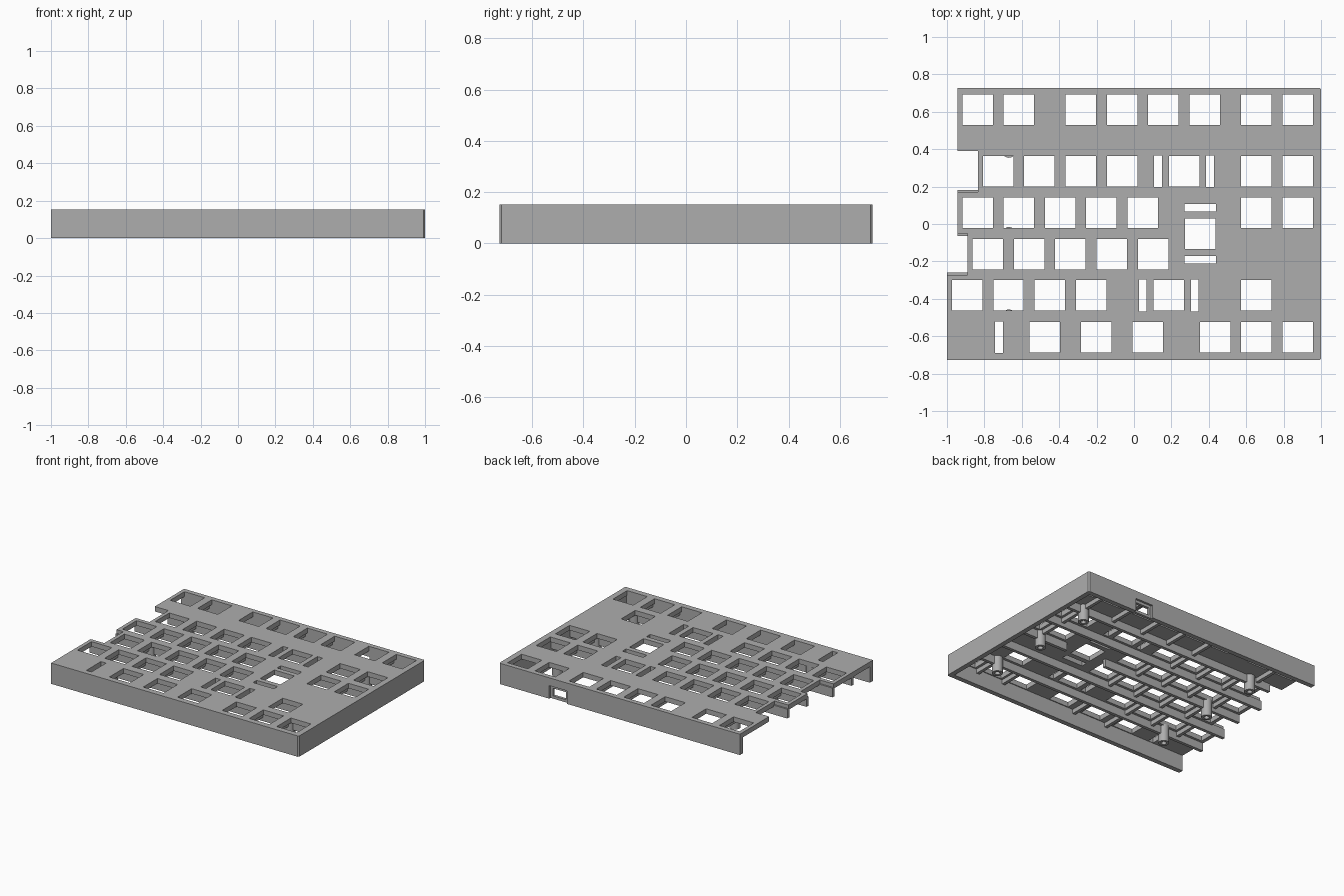
import bpy, bmesh
from mathutils import Matrix

if "Cube" in bpy.data.objects:
    bpy.data.objects.remove(bpy.data.objects["Cube"], do_unlink=True)

PITCH, HOLE, H = 0.221, 0.163, 0.152
WALL, PLATE_Z, RIB_Z, RIB = 0.035, 0.116, 0.058, 0.023
X1, Y1 = 1.0, 0.728

grey = bpy.data.materials.new("plain grey")
grey.use_nodes = True
grey.diffuse_color = (0.42, 0.42, 0.42, 1)
grey.node_tree.nodes["Principled BSDF"].inputs["Base Color"].default_value = grey.diffuse_color


def finish(name, bm):
    bmesh.ops.recalc_face_normals(bm, faces=bm.faces)
    mesh = bpy.data.meshes.new(name)
    bm.to_mesh(mesh)
    bm.free()
    mesh.materials.append(grey)
    obj = bpy.data.objects.new(name, mesh)
    bpy.context.collection.objects.link(obj)
    return obj


def box(bm, x0, x1, y0, y1, z0, z1):
    m = Matrix.Translation(((x0 + x1) / 2, (y0 + y1) / 2, (z0 + z1) / 2))
    bmesh.ops.create_cube(bm, size=1, matrix=m @ Matrix.Diagonal((x1 - x0, y1 - y0, z1 - z0, 1)))


def cut(obj, cutter):
    mod = obj.modifiers.new(cutter.name, "BOOLEAN")
    mod.object, mod.operation, mod.solver = cutter, "DIFFERENCE", "EXACT"
    cutter.hide_render = True
    cutter.hide_set(True)


# Key rows: centre height, then key centres across
rows = [
    (0.611, [-0.836, -0.615, -0.284, -0.064, 0.157, 0.378, 0.653, 0.875]),
    (0.281, [-0.727, -0.506, -0.284, -0.064, 0.268, 0.653, 0.875]),
    (0.059, [-0.836, -0.615, -0.394, -0.174, 0.047, 0.653, 0.875]),
    (-0.161, [-0.781, -0.56, -0.34, -0.119, 0.102]),
    (-0.382, [-0.891, -0.671, -0.45, -0.228, 0.186, 0.653]),
    (-0.605, [-0.477, -0.203, 0.074, 0.434, 0.653, 0.875]),
]
edges = [0.39, 0.17, -0.052, -0.272, -0.493]
lefts = [-0.945, -0.835, -0.945, -0.89, -1.0, -1.0]

# Case shell: stepped outline, hollow below, open on the stepped side
steps = [(lefts[0], Y1)]
for i, y in enumerate(edges):
    if lefts[i] != lefts[i + 1]:
        steps += [(lefts[i], y), (lefts[i + 1], y)]
C = 0.008
outline = steps + [(-1.0, -Y1), (X1 - C, -Y1), (X1, C - Y1), (X1, Y1 - C), (X1 - C, Y1)]
bm = bmesh.new()
face = bm.faces.new([bm.verts.new((x, y, 0)) for x, y in outline])
top = bmesh.ops.extrude_face_region(bm, geom=[face])["geom"]
bmesh.ops.translate(bm, verts=[v for v in top if isinstance(v, bmesh.types.BMVert)], vec=(0, 0, H))
case = finish("case_shell", bm)

bm = bmesh.new()
box(bm, -1.2, X1 - WALL, WALL - Y1, Y1 - WALL, -0.1, PLATE_Z)
cut(case, finish("cavity_cutter", bm))


# Key holes and stabiliser slots
bm = bmesh.new()


def hole(x, y, w=HOLE, d=HOLE):
    box(bm, x - w / 2, x + w / 2, y - d / 2, y + d / 2, 0.09, 0.2)


for y, xs in rows:
    for x in xs:
        hole(x, y)
SLOT, LONG, OFF = 0.042, 0.169, 0.139
for s in (-1, 1):
    hole(0.268 + s * OFF, 0.281, SLOT, LONG)
    hole(0.186 + s * OFF, -0.382, SLOT, LONG)
    hole(0.354, -0.052 + s * OFF, LONG, SLOT)
hole(0.354, -0.052)
hole(-0.722, -0.605, SLOT, LONG)
cut(case, finish("key_hole_cutter", bm))

# Cable port: shallow outer recess and a through opening
bm = bmesh.new()
box(bm, 0.45, 0.595, Y1 - 0.015, Y1 + 0.1, -0.1, 0.095)
cut(case, finish("port_recess_cutter", bm))
bm = bmesh.new()
box(bm, 0.47, 0.575, Y1 - 0.1, Y1 + 0.1, 0.02, 0.075)
cut(case, finish("port_cutter", bm))

# Long ribs between the rows, broken around the tall key
bm = bmesh.new()
for i, y in enumerate(edges):
    left = max(lefts[i], lefts[i + 1]) if i == 0 else min(lefts[i], lefts[i + 1])
    spans = [(left, 0.213), (0.543, X1 - WALL)] if i == 2 else [(left, X1 - WALL)]
    for a, b in spans:
        box(bm, a, b, y - RIB / 2, y + RIB / 2, RIB_Z, PLATE_Z + 0.01)
finish("row_ribs", bm)

# Short ribs between neighbouring keys
bm = bmesh.new()
bounds = [Y1 - WALL] + edges + [WALL - Y1]
for i, (y, xs) in enumerate(rows):
    for a, b in zip(xs, xs[1:]):
        if b - a < 0.3:
            x = (a + b) / 2
            box(bm, x - RIB / 2, x + RIB / 2, bounds[i + 1], bounds[i], 0.085, PLATE_Z + 0.01)
finish("key_ribs", bm)

# Hollow screw posts
bm = bmesh.new()
for x in (0.764, -0.669):
    for y in edges[::2]:
        rings = []
        for r, z in ((0.036, PLATE_Z + 0.01), (0.036, 0), (0.018, 0), (0.018, PLATE_Z)):
            ring = bmesh.ops.create_circle(bm, segments=24, radius=r, matrix=Matrix.Translation((x, y, z)))
            rings.append(ring["verts"])
        for p, q in zip(rings, rings[1:]):
            for k in range(24):
                j = (k + 1) % 24
                bm.faces.new((p[k], p[j], q[j], q[k]))
        bm.faces.new(rings[3])
posts = finish("screw_posts", bm)
bpy.context.view_layer.objects.active = posts
posts.select_set(True)
bpy.ops.object.shade_smooth_by_angle()
